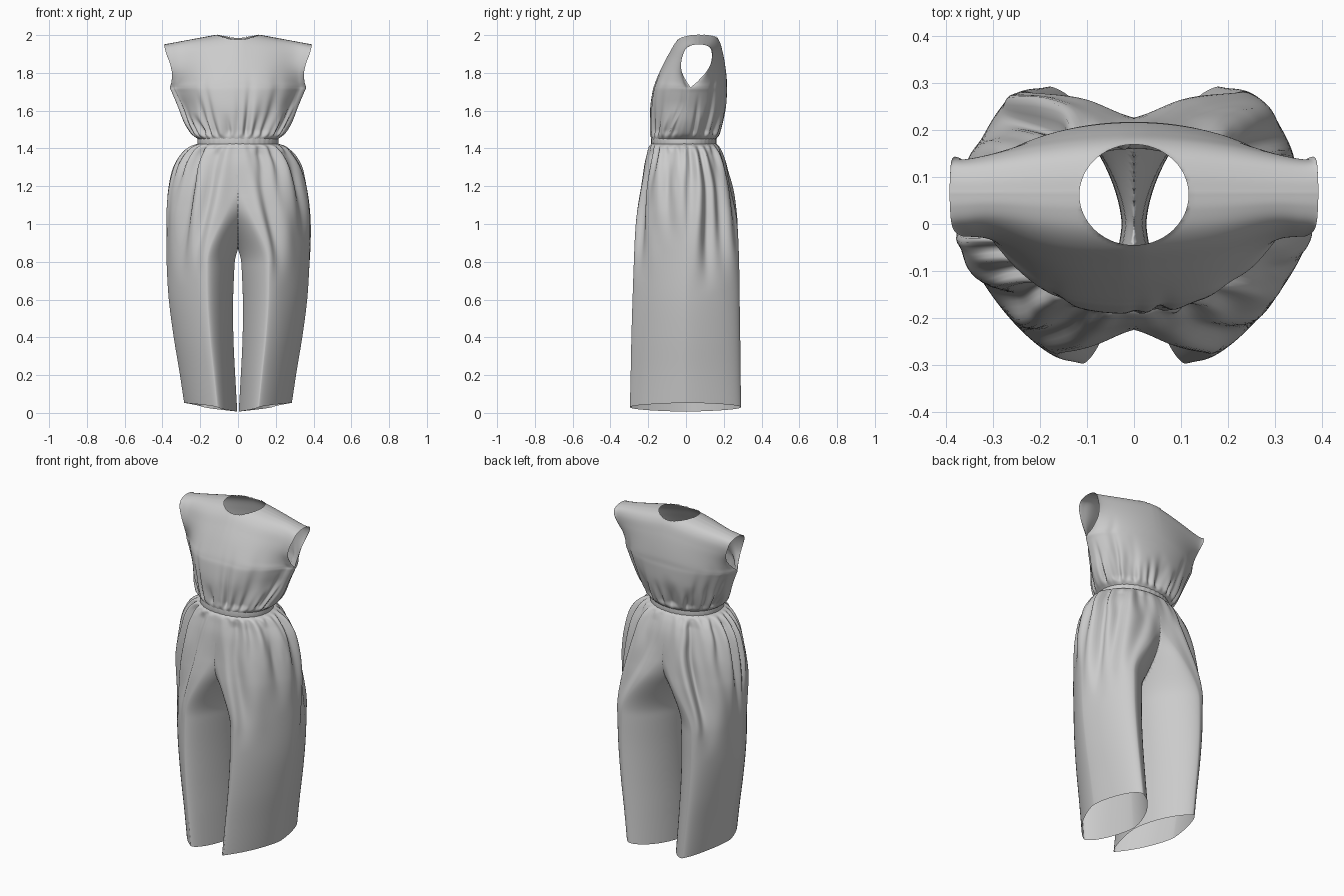
import bpy, bmesh, math, random

if "Cube" in bpy.data.objects:
    bpy.data.objects.remove(bpy.data.objects["Cube"])


def spline(rows, u):
    """Smooth interpolation through table rows, u in 0..1."""
    n = len(rows) - 1
    p = min(max(u, 0), 1) * n
    i = min(int(p), n - 1)
    f = p - i
    out = []
    for k in range(len(rows[0])):
        a, b = rows[i][k], rows[i + 1][k]
        ma = (b - rows[i - 1][k]) / 2 if i > 0 else b - a
        mb = (rows[i + 2][k] - a) / 2 if i < n - 1 else b - a
        out.append((2*f**3 - 3*f*f + 1)*a + (f**3 - 2*f*f + f)*ma
                   + (3*f*f - 2*f**3)*b + (f**3 - f*f)*mb)
    return out


def step(a, b, x):
    t = min(max((x - a) / (b - a), 0), 1)
    return t * t * (3 - 2 * t)


def spow(v, p):
    return math.copysign(abs(v) ** p, v)


def grid(bm, pts, closed):
    """Quad sheet from a list of point rows."""
    vs = [[bm.verts.new(p) for p in row] for row in pts]
    n = len(pts[0])
    for r in range(len(vs) - 1):
        for c in range(n if closed else n - 1):
            d = (c + 1) % n
            bm.faces.new((vs[r][c], vs[r][d], vs[r + 1][d], vs[r + 1][c]))


def finish(bm, name):
    bmesh.ops.remove_doubles(bm, verts=bm.verts, dist=0.0004)
    bmesh.ops.recalc_face_normals(bm, faces=bm.faces)
    me = bpy.data.meshes.new(name)
    bm.to_mesh(me)
    bm.free()
    ob = bpy.data.objects.new(name, me)
    bpy.context.collection.objects.link(ob)
    for p in me.polygons:
        p.use_smooth = True
    return ob


def make_folds(rng, n, spread, lo, hi, depth):
    """Random creases: angle, width, depth, end height."""
    return [(spread * (-1 + 2 * (i + rng.uniform(0.2, 0.8)) / n), rng.uniform(0.05, 0.12),
             rng.uniform(0.4, 1) * depth, rng.uniform(lo, hi)) for i in range(n)]


# Trousers: z, outer x, inner x, front y, back y
LEG = [(0.03, .285, .004, -.297, .292), (0.2, .31, .014, -.293, .289), (0.4, .342, .024, -.289, .287),
       (0.6, .367, .026, -.283, .284), (0.8, .378, .018, -.276, .281), (1.0, .38, .008, -.268, .273),
       (1.1, .375, .008, -.259, .263), (1.2, .36, .008, -.245, .248), (1.3, .332, .008, -.224, .222),
       (1.37, .29, .01, -.205, .196), (1.41, .25, .01, -.195, .175), (1.425, .213, .01, -.183, .16)]
ROWS, COLS = 130, 160
bm = bmesh.new()
for side in (1, -1):
    rng = random.Random(11 + side)
    folds = make_folds(rng, 8, 1.35, 0.6, 1.0, 0.13)
    pts = []
    for r in range(ROWS + 1):
        z, xo, xi, yf, yb = spline(LEG, r / ROWS)
        f = step(0.79, 1.27, z)
        row = []
        for c in range(COLS):
            t = 2 * math.pi * c / COLS
            ct, st = math.cos(t), math.sin(t)
            if abs(ct) < 1e-9:
                ct = 0
            # pointed leg section, blending into half of the hips
            e = 1.3 if ct < 0 else (1.5 if st < 0 else 1.2)
            lx = spow(ct, e)
            leg = (xo + xi) / 2 + (xo - xi) / 2 * lx + 0.035 * st * (1 - abs(lx))
            hip = xo * spow(ct, 0.95) if ct > 0 else 0.18 * ct
            x = leg * (1 - f) + hip * f
            x = 0 if x < 1e-5 else x
            ey = e * (1 - f) + f * (1.1 if st < 0 else 1.0)
            y = (yf + yb) / 2 + (yb - yf) / 2 * spow(st, ey)
            # hollow along the centre seam
            y *= 1 - 0.1 * math.exp(-(x / 0.08) ** 2) * step(0.75, 1.0, z) * (1 - step(1.15, 1.4, z))
            # gathers and long creases
            if ct > 0:
                w = min(1, ct * 4)
                d = 0.035 * math.sin(25 * t + side) * step(1.43, 1.40, z) * step(1.18, 1.4, z)
                for a, wd, dp, end in folds:
                    ang = math.atan2(st, ct) - a
                    wide = wd * (1 + 0.9 * (1.42 - z))
                    g = step(1.43, 1.36, z) * step(end, end + 0.45, z)
                    d += dp * g * (0.3 * math.exp(-((abs(ang) - 2 * wide) / wide) ** 2)
                                   - math.exp(-(ang / wide) ** 2))
                x *= 1 + d * w
                y *= 1 + d * w
            row.append((side * x, y, z + 0.024 * ct * (1 - z / 1.43) ** 2))
        pts.append(row)
    grid(bm, pts, True)
# open the inside above the crotch
bmesh.ops.delete(bm, geom=[f for f in bm.faces if all(abs(v.co.x) < 1e-5 for v in f.verts)],
                 context='FACES')
finish(bm, "trousers")

# Bodice: z, half width, front y, back y, armhole half width
TOP = [(1.45, .212, -.183, .16, 0), (1.48, .25, -.19, .182, 0), (1.54, .287, -.192, .2, 0),
       (1.62, .318, -.19, .213, 0), (1.69, .348, -.178, .217, 0), (1.72, .36, -.167, .216, 0),
       (1.75, .352, -.152, .215, .028), (1.80, .35, -.122, .207, .064), (1.85, .362, -.088, .195, .08),
       (1.90, .38, -.052, .178, .08), (1.932, .388, -.014, .15, .066), (1.947, .391, .028, .108, .034),
       (1.951, .392, .066, .066, 0)]
bm = bmesh.new()
rows, cols = 100, 120
for back in (0, 1):
    rng = random.Random(5 + back)
    folds = make_folds(rng, 13, 1.45, 1.56, 1.84, 0.13)
    pts = []
    for r in range(rows + 1):
        z, xw, yf, yb, h = spline(TOP, r / rows)
        mid, half = (yf + yb) / 2, (yb - yf) / 2
        h = 0 if z < 1.7205 or r == rows else min(max(h, 0), half)
        mix = 0.65 * step(1.46, 1.65, z) * (1 - back)
        row = []
        for c in range(cols + 1):
            phi = math.pi * (c / cols - 0.5)
            cp = max(math.cos(phi), 0) if 0 < c < cols else 0
            d = 0.025 * math.sin(30 * phi + back) * step(1.6, 1.48, z) * step(1.45, 1.48, z)
            for a, wd, dp, end in folds:
                d -= dp * math.exp(-((phi - a) / (wd * 0.9)) ** 2) * step(end, 1.47, z) * step(1.45, 1.5, z)
            d *= min(1, cp * 3)
            x = xw * math.sin(phi)
            # full chest in front, flat towards the shoulders
            g = mix * step(0.38, 1.02, cp) + (1 - mix) * cp ** 0.95
            y = (h * (1 - g) ** 2 + half * g) * (1 if back else -1)
            slope = 0.068 * min(1, 1.06 * (1 - abs(x) / 0.39)) * step(1.6, 1.94, z)
            row.append((x * (1 + d), mid + y * (1 + d), z + slope))
        pts.append(row)
    grid(bm, pts, False)
bmesh.ops.remove_doubles(bm, verts=bm.verts, dist=0.0004)


# neck opening
def neck(v):
    return math.hypot(v.co.x / 0.116, (v.co.y - 0.062) / 0.107) if v.co.z > 1.88 else 9


bmesh.ops.delete(bm, geom=[f for f in bm.faces if all(neck(v) < 1 for v in f.verts)], context='FACES')
for v in bm.verts:
    k = neck(v)
    if 0.05 < k < 1:
        v.co.x /= k
        v.co.y = 0.062 + (v.co.y - 0.062) / k
finish(bm, "bodice")

# Elastic waistband
bm = bmesh.new()
pts = []
for r in range(7):
    z = 1.42 + 0.036 * r / 6
    k = 1 + 0.006 * math.sin(math.pi * r / 6)
    pts.append([((0.213 * k) * spow(math.cos(t), 0.97),
                 -0.0115 + 0.1715 * k * (1 + 0.006 * math.sin(40 * t)) * spow(math.sin(t), 0.97), z)
                for t in (2 * math.pi * c / 160 for c in range(160))])
grid(bm, pts, True)
finish(bm, "waistband")
